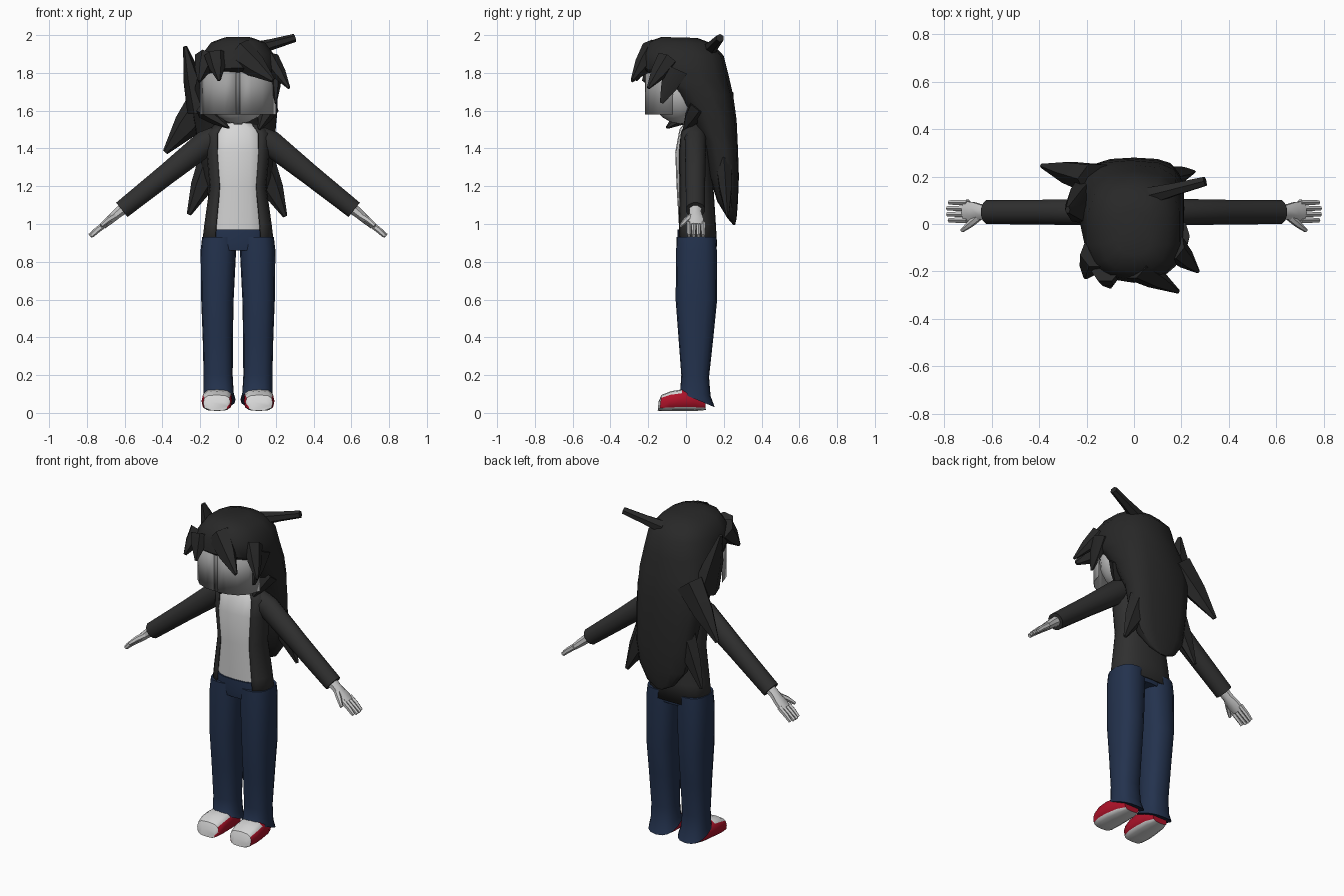
import bpy, bmesh, math
from mathutils import Vector as V

if "Cube" in bpy.data.objects:
    bpy.data.objects.remove(bpy.data.objects["Cube"])


def material(name, r, g, b):
    m = bpy.data.materials.new(name)
    m.diffuse_color = (r, g, b, 1)
    m.use_nodes = True
    m.node_tree.nodes["Principled BSDF"].inputs["Base Color"].default_value = m.diffuse_color
    return m


HAIR = material("hair black", .021, .021, .021)
JACKET = material("jacket charcoal", .029, .029, .029)
JEANS = material("denim blue", .017, .032, .075)
RED = material("shoe red", .42, .006, .022)
WHITE = material("shirt white", .68, .68, .68)
SKIN = material("pale skin", .58, .58, .58)
PLATE = material("face grey", .36, .36, .36)
SEAM = material("seam grey", .2, .2, .2)


def finish(name, bm, mats, rule=None, angle=45):
    bmesh.ops.recalc_face_normals(bm, faces=bm.faces)
    bm.normal_update()
    if rule:
        for f in bm.faces:
            f.material_index = rule(f)
    me = bpy.data.meshes.new(name)
    bm.to_mesh(me)
    bm.free()
    for m in mats:
        me.materials.append(m)
    me.shade_smooth()
    me.set_sharp_from_angle(angle=math.radians(angle))
    ob = bpy.data.objects.new(name, me)
    bpy.context.collection.objects.link(ob)
    return ob


def skin_rings(rings, skip=(), caps=True):
    """Bridge a list of point rings into a bmesh."""
    bm = bmesh.new()
    vs = [[bm.verts.new(p) for p in r] for r in rings]
    n = len(vs[0])
    for a, b in zip(vs, vs[1:]):
        for j in range(n):
            if j not in skip:
                k = (j + 1) % n
                bm.faces.new((a[j], a[k], b[k], b[j]))
    if caps:
        bm.faces.new(vs[0])
        bm.faces.new(vs[-1])
    return bm


def power(c, e):
    return math.copysign(abs(c) ** e, c)


def section_loft(name, mats, sections, n=16, e=.8, skip=(), caps=True, rule=None, s=1):
    """Section = (front y, front z, back y, back z, half width, centre x)."""
    rings = []
    for yf, zf, yb, zb, w, cx in sections:
        c = V((cx * s, (yf + yb) / 2, (zf + zb) / 2))
        a = V((0, (yf - yb) / 2, (zf - zb) / 2))
        ts = [2 * math.pi * j / n for j in range(n)]
        rings.append([c + a * power(math.cos(t), e) + V((w, 0, 0)) * power(math.sin(t), e) for t in ts])
    return finish(name, skin_rings(rings, skip, caps), mats, rule)


def tube(name, mat, path, n=8, s=1):
    """Path point = (x, y, z, radius across y, other radius)."""
    pts = [V((p[0] * s, p[1], p[2])) for p in path]
    rings = []
    for i, p in enumerate(pts):
        d = (pts[min(i + 1, len(pts) - 1)] - pts[max(i - 1, 0)]).normalized()
        u = V((0, 1, 0))
        u = (u - d * d.dot(u)).normalized()
        v = d.cross(u)
        ts = [2 * math.pi * (j + .5) / n for j in range(n)]
        rings.append([p + u * path[i][3] * math.cos(t) + v * path[i][4] * math.sin(t) for t in ts])
    return finish(name, skin_rings(rings), [mat])


# Shirt and open jacket
section_loft("shirt", [WHITE], [
    (-.035, .95, .13, .95, .15, 0), (-.05, 1.2, .12, 1.2, .13, 0),
    (-.057, 1.38, .115, 1.38, .14, 0), (-.035, 1.5, .1, 1.5, .12, 0),
    (-.01, 1.535, .09, 1.535, .07, 0)])
jacket = section_loft("jacket", [JACKET], [
    (-.055, .88, .165, .88, .192, 0), (-.053, 1.0, .158, 1.0, .178, 0),
    (-.05, 1.2, .145, 1.2, .15, 0), (-.052, 1.38, .135, 1.38, .168, 0),
    (-.04, 1.48, .12, 1.48, .168, 0), (-.015, 1.53, .105, 1.53, .12, 0)],
    n=20, skip=(0, 1, 18, 19), caps=False)
sol = jacket.modifiers.new("thickness", "SOLIDIFY")
sol.thickness = .008

# Hips of the jeans
section_loft("hips", [JEANS], [
    (-.04, .86, .15, .86, .17, 0), (-.046, .9, .155, .9, .182, 0), (-.045, .97, .15, .97, .165, 0)])


def shoe_rule(f):
    c = f.calc_center_median()
    return 1 if abs(f.normal.x) < .62 and (c.y < -.03 or f.normal.z < -.7) else 0


for s, side in ((1, "left"), (-1, "right")):
    # Trouser legs with flared hems that drop at the heel
    section_loft(side + "_leg", [JEANS], [
        (-.05, .93, .16, .93, .09, .1), (-.052, .86, .163, .86, .094, .104),
        (-.055, .6, .165, .6, .086, .109), (-.04, .4, .145, .4, .08, .107),
        (-.025, .2, .122, .19, .077, .105), (-.03, .125, .13, .09, .08, .103),
        (-.04, .11, .152, .03, .087, .1)], s=s)
    # Shoes, lofted from toe to heel
    section_loft(side + "_shoe", [RED, WHITE], [
        (-.15, .012, -.145, .06, .055, .11), (-.14, .01, -.13, .095, .072, .112),
        (-.09, .01, -.08, .115, .081, .112), (-.03, .01, -.02, .125, .08, .11),
        (.05, .01, .05, .12, .072, .105), (.105, .015, .1, .08, .05, .103)],
        n=12, e=.65, rule=shoe_rule, s=s)
    # Sleeves
    tube(side + "_sleeve", JACKET, [
        (.1, .05, 1.465, .06, .06), (.17, .05, 1.43, .058, .07),
        (.38, .05, 1.262, .054, .058), (.615, .05, 1.075, .052, .05)], n=12, s=s)
    # Hand: wrist and palm, four fingers, thumb
    tube(side + "_palm", SKIN, [
        (.59, .05, 1.095, .034, .034), (.64, .05, 1.055, .033, .028),
        (.68, .053, 1.02, .043, .024), (.715, .053, .99, .046, .019)], s=s)
    for i in range(4):
        y = .016 + i * .025
        end = .785 if i in (1, 2) else .777
        tube(f"{side}_finger_{i + 1}", SKIN, [
            (.7, y, 1.003, .013, .017), (.745, y, .968, .0125, .016), (end, y, .937, .01, .012)], n=6, s=s)
    tube(side + "_thumb", SKIN, [
        (.65, .035, 1.045, .018, .018), (.69, .0, 1.02, .015, .016), (.725, -.028, .99, .008, .011)], n=6, s=s)

# Head and neck
bm = bmesh.new()
bmesh.ops.create_uvsphere(bm, u_segments=16, v_segments=10, radius=1)
for v in bm.verts:
    v.co = V((v.co.x * .182, v.co.y * .165 - .03, v.co.z * .19 + 1.72))
finish("head", bm, [SKIN])
tube("neck", SKIN, [(0, .04, 1.48, .05, .05), (0, .02, 1.6, .05, .05)])


# Curved face plates and the seam between them
def plate(name, mat, outline):
    bm = bmesh.new()
    lo = [bm.verts.new((x, y, 1.58)) for x, y in outline]
    hi = [bm.verts.new((x, y, 1.84)) for x, y in outline]
    for i in range(len(outline) - 1):
        bm.faces.new((lo[i], lo[i + 1], hi[i + 1], hi[i]))
    ob = finish(name, bm, [mat])
    ob.modifiers.new("thickness", "SOLIDIFY").thickness = .004


ARC = [(.012, -.218), (.07, -.213), (.13, -.19), (.175, -.145), (.2, -.07)]
plate("left_face_plate", PLATE, ARC)
plate("right_face_plate", PLATE, [(-x, y) for x, y in reversed(ARC)])
plate("face_seam", SEAM, [(-.012, -.216), (.012, -.216)])

# Main hair: cap sweeping into the long back mass
section_loft("hair_mass", [HAIR], [
    (-.13, 1.99, .06, 1.985, .07, 0), (-.2, 1.965, .14, 1.955, .145, 0),
    (-.235, 1.9, .2, 1.89, .195, 0), (-.248, 1.825, .225, 1.79, .212, 0),
    (-.1, 1.72, .25, 1.68, .225, -.01), (0, 1.6, .268, 1.55, .225, -.015),
    (.085, 1.45, .275, 1.4, .205, -.01), (.125, 1.25, .28, 1.25, .185, 0),
    (.165, 1.12, .275, 1.12, .155, 0), (.22, 1.03, .268, 1.03, .09, 0),
    (.25, .995, .26, .995, .02, 0)], n=14, e=.75)

# Loose locks: base, tip, radius across y, other radius
LOCKS = {
    "top_lock": ((.07, .12, 1.92), (.3, .18, 1.985), .04, .04),
    "crest_lock": ((-.2, .1, 1.6), (-.28, .06, 1.94), .11, .07),
    "side_lock": ((-.16, .19, 1.66), (-.385, .245, 1.38), .07, .1),
    "lower_right_lock": ((-.13, .2, 1.34), (-.26, .22, 1.05), .05, .08),
    "lower_left_lock": ((.12, .2, 1.32), (.25, .22, 1.04), .05, .08),
    "temple_lock": ((.17, -.1, 1.87), (.27, -.2, 1.72), .06, .05),
    "ear_lock": ((.2, -.05, 1.82), (.2, -.13, 1.64), .07, .035),
    "fringe_main": ((0, -.18, 1.91), (.185, -.285, 1.76), .06, .085),
    "fringe_middle": ((-.12, -.2, 1.9), (-.1, -.265, 1.76), .05, .06),
    "fringe_side": ((-.17, -.13, 1.88), (-.205, -.225, 1.755), .07, .06),
    "jaw_lock": ((-.18, .03, 1.6), (-.05, -.1, 1.51), .06, .045),
    "nape_lock": ((.17, .07, 1.62), (.11, -.01, 1.5), .06, .05),
}
for name, (base, tip, ru, rv) in LOCKS.items():
    b, t = V(base), V(tip)
    m = b.lerp(t, .5)
    end = .55 if name == "top_lock" else .15
    tube(name, HAIR, [(*b, ru, rv), (*m, ru * .72, rv * .72), (*t, ru * end, rv * end)], n=6)
